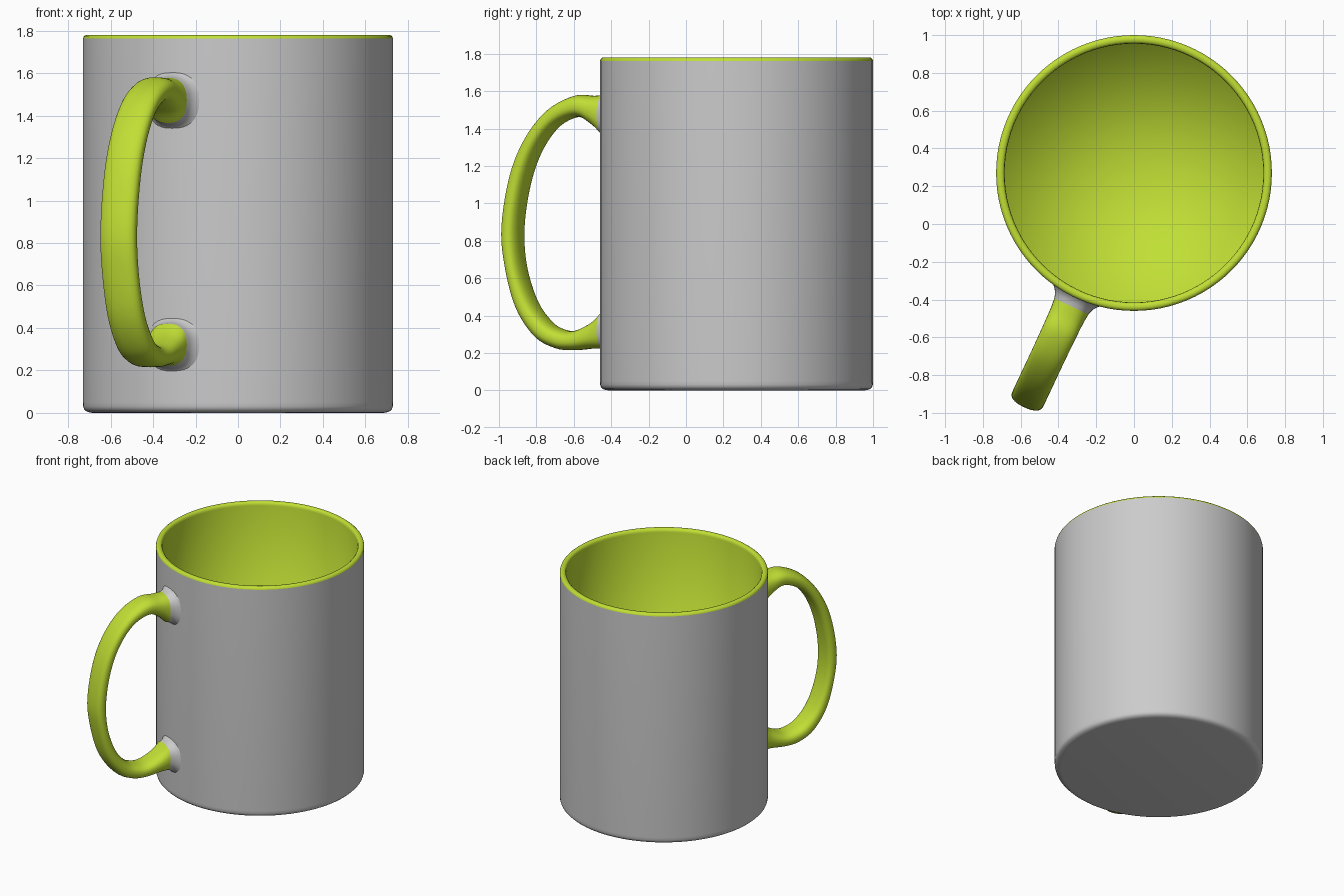
import bpy, bmesh, math
from mathutils import Vector

if "Cube" in bpy.data.objects:
    bpy.data.objects.remove(bpy.data.objects["Cube"])

CENTER = Vector((0, 0.27, 0))
OUT = Vector((-0.425, -0.905, 0)).normalized()   # handle direction
SIDE = Vector((-OUT.y, OUT.x, 0))
UP = Vector((0, 0, 1))

lime = bpy.data.materials.new("lime_glaze")
lime.diffuse_color = (0.53, 0.74, 0.035, 1)
lime.use_nodes = True
lime.node_tree.nodes["Principled BSDF"].inputs["Base Color"].default_value = lime.diffuse_color


def finish(bm, name, mat=None, recalc=True):
    if recalc:
        bmesh.ops.recalc_face_normals(bm, faces=bm.faces)
    for f in bm.faces:
        f.smooth = True
    me = bpy.data.meshes.new(name)
    bm.to_mesh(me)
    bm.free()
    ob = bpy.data.objects.new(name, me)
    bpy.context.collection.objects.link(ob)
    if mat:
        me.materials.append(mat)
    return ob


def lathe(name, profile, mat=None, n=96):
    """Revolve (radius, z) points; profile runs outside-up then inside-down."""
    bm = bmesh.new()
    rings = []
    for r, z in profile:
        if r == 0:
            rings.append([bm.verts.new(CENTER + UP * z)] * n)
        else:
            rings.append([bm.verts.new(CENTER + Vector((r * math.cos(a), r * math.sin(a), z)))
                          for a in (2 * math.pi * i / n for i in range(n))])
    for a, b in zip(rings, rings[1:]):
        for i in range(n):
            j = (i + 1) % n
            quad = list(dict.fromkeys((a[i], a[j], b[j], b[i])))
            bm.faces.new(quad)
    return finish(bm, name, mat, recalc=False)


def spline(keys, steps):
    """Catmull-Rom interpolation of tuples."""
    out = []
    for k in range(len(keys) - 1):
        p0, p1 = keys[max(k - 1, 0)], keys[k]
        p2, p3 = keys[k + 1], keys[min(k + 2, len(keys) - 1)]
        for s in range(steps):
            t = s / steps
            out.append(tuple(0.5 * (2 * b + (c - a) * t + (2 * a - 5 * b + 4 * c - d) * t * t
                                    + (3 * b - a - 3 * c + d) * t ** 3)
                             for a, b, c, d in zip(p0, p1, p2, p3)))
    return out + [keys[-1]]


def loft(name, keys, mat=None, steps=5, n=32):
    """Loft rounded sections: (outer r, outer z, inner r, inner z, width)."""
    bm = bmesh.new()
    rings = []
    for ro, zo, ri, zi, w in spline(keys, steps):
        po, pi = OUT * ro + UP * zo, OUT * ri + UP * zi
        mid, u = CENTER + (po + pi) / 2, (po - pi) / 2
        ring = []
        for i in range(n):
            c, s = math.cos(2 * math.pi * i / n), math.sin(2 * math.pi * i / n)
            c = math.copysign(abs(c) ** 0.82, c)
            s = math.copysign(abs(s) ** 0.82, s)
            ring.append(bm.verts.new(mid + u * c + SIDE * (w / 2 * s)))
        rings.append(ring)
    for a, b in zip(rings, rings[1:]):
        for i in range(n):
            j = (i + 1) % n
            bm.faces.new((a[i], a[j], b[j], b[i]))
    # consistent outward winding
    bmesh.ops.holes_fill(bm, edges=[e for e in bm.edges if e.is_boundary], sides=0)
    bmesh.ops.recalc_face_normals(bm, faces=bm.faces)
    bmesh.ops.delete(bm, geom=[f for f in bm.faces if len(f.verts) > 4], context='FACES_ONLY')
    return finish(bm, name, mat, recalc=False)


# grey outer shell with rounded foot
lathe("mug_body", [(0, 0), (0.685, 0), (0.70, 0.002), (0.715, 0.008), (0.725, 0.018),
                   (0.729, 0.03), (0.73, 0.05), (0.73, 1.762)])

# lime rim and inside
lathe("mug_lining", [(0.73, 1.762), (0.727, 1.772), (0.718, 1.779), (0.708, 1.78),
                     (0.696, 1.778), (0.688, 1.77), (0.685, 1.755), (0.685, 0.06),
                     (0, 0.06)], lime)

# lime handle loop
loft("handle", [
    (0.78, 1.578, 0.78, 1.365, 0.20), (0.84, 1.575, 0.84, 1.42, 0.19),
    (0.95, 1.575, 0.93, 1.462, 0.185), (1.10, 1.50, 1.06, 1.41, 0.182),
    (1.23, 1.35, 1.165, 1.28, 0.182), (1.32, 1.15, 1.235, 1.10, 0.182),
    (1.368, 0.88, 1.272, 0.87, 0.182), (1.352, 0.68, 1.257, 0.66, 0.182),
    (1.29, 0.45, 1.19, 0.475, 0.182), (1.18, 0.29, 1.10, 0.365, 0.182),
    (1.06, 0.225, 1.02, 0.325, 0.182), (0.95, 0.215, 0.94, 0.32, 0.185),
    (0.84, 0.224, 0.84, 0.365, 0.19), (0.78, 0.222, 0.78, 0.42, 0.20)], lime)

# grey flares blending the handle into the wall
for name, s in (("upper_handle_root", 1), ("lower_handle_root", -1)):
    zo, zi = (1.578, 1.365) if s > 0 else (0.222, 0.42)
    loft(name, [(r, zo + s * g, r, zi - s * g, w) for r, g, w in
                ((0.70, 0.07, 0.31), (0.725, 0.03, 0.255), (0.75, 0.01, 0.22), (0.78, 0, 0.20))])
